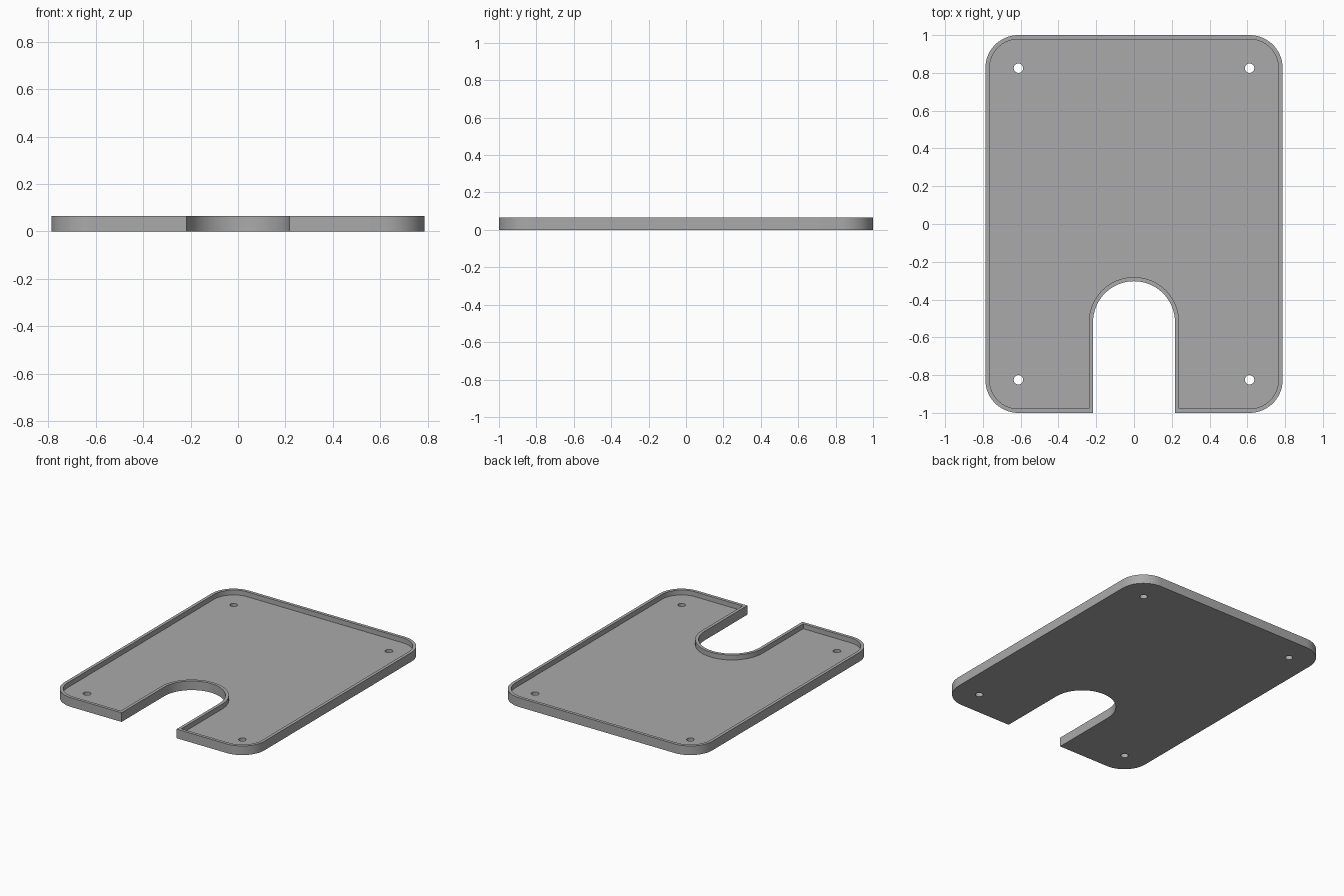
import bpy
import bmesh
from math import cos, sin, pi

HALF_X, HALF_Y, HEIGHT = 0.787, 1.0, 0.065
FLOOR, WALL, CORNER = 0.03, 0.022, 0.175
SLOT_R, SLOT_Y = 0.217, -0.52
HOLE_R = 0.025

cube = bpy.data.objects.get("Cube")
if cube:
    bpy.data.objects.remove(cube, do_unlink=True)

grey = bpy.data.materials.new("light grey")
grey.use_nodes = True
colour = (0.4, 0.4, 0.4, 1)
grey.diffuse_color = colour
grey.node_tree.nodes["Principled BSDF"].inputs["Base Color"].default_value = colour


def arc(cx, cy, r, start, end, steps):
    angles = [start + (end - start) * i / steps for i in range(steps + 1)]
    return [(cx + r * cos(a), cy + r * sin(a)) for a in angles]


def outline(inset):
    """Rounded plate outline with a round-ended slot in the front edge."""
    x, y = HALF_X - CORNER, HALF_Y - CORNER
    r, slot, front = CORNER - inset, SLOT_R + inset, inset - HALF_Y
    pts = [(slot, front)]
    pts += arc(x, -y, r, -pi / 2, 0, 16)
    pts += arc(x, y, r, 0, pi / 2, 16)
    pts += arc(-x, y, r, pi / 2, pi, 16)
    pts += arc(-x, -y, r, pi, 1.5 * pi, 16)
    pts += [(-slot, front)]
    pts += arc(0, SLOT_Y, slot, pi, 0, 40)
    return pts


def prism(name, pts, bottom, top):
    bm = bmesh.new()
    base = bm.faces.new([bm.verts.new((x, y, bottom)) for x, y in pts])
    side = bmesh.ops.extrude_face_region(bm, geom=[base])["geom"]
    verts = [v for v in side if isinstance(v, bmesh.types.BMVert)]
    bmesh.ops.translate(bm, verts=verts, vec=(0, 0, top - bottom))
    bmesh.ops.recalc_face_normals(bm, faces=bm.faces)
    mesh = bpy.data.meshes.new(name)
    bm.to_mesh(mesh)
    bm.free()
    mesh.materials.append(grey)
    obj = bpy.data.objects.new(name, mesh)
    bpy.context.collection.objects.link(obj)
    return obj


# Solid body, then the shallow tray pocket and the four corner holes
tray = prism("tray", outline(0), 0, HEIGHT)
cutters = [prism("pocket_cutter", outline(WALL), FLOOR, HEIGHT + 0.1)]
for sx in (-1, 1):
    for sy in (-1, 1):
        ring = arc(sx * (HALF_X - CORNER), sy * (HALF_Y - CORNER),
                   HOLE_R, 0, 2 * pi, 24)[:-1]
        cutters.append(prism("hole_cutter", ring, -0.1, HEIGHT + 0.2))

bpy.ops.object.select_all(action="DESELECT")
tray.select_set(True)
bpy.context.view_layer.objects.active = tray
for cutter in cutters:
    cutter.hide_render = True
    mod = tray.modifiers.new("cut", "BOOLEAN")
    mod.operation, mod.solver, mod.object = "DIFFERENCE", "EXACT", cutter
    bpy.ops.object.modifier_apply(modifier=mod.name)
    bpy.data.objects.remove(cutter, do_unlink=True)

bpy.ops.object.shade_smooth_by_angle(angle=pi / 6)
